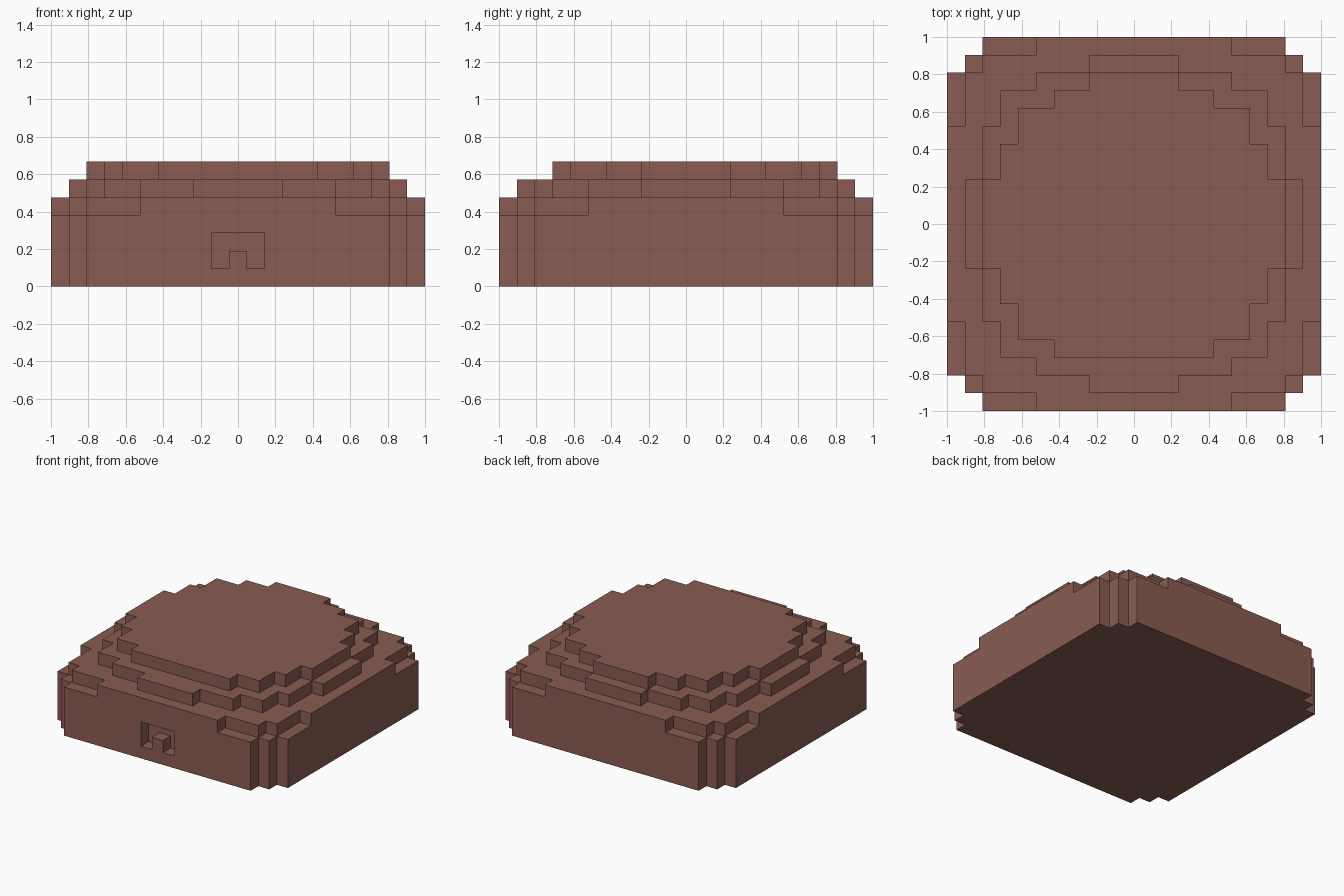
import bpy
import bmesh
from mathutils import Vector

cube = bpy.data.objects.get("Cube")
if cube:
    bpy.data.objects.remove(cube, do_unlink=True)

UNIT = 2 / 21  # edge length of one block

# Stepped outlines: each pair is a half width in x and y, joined as crossed boxes
BASE = [(8, 10), (9, 9), (10, 8)]
SHOULDER = [(5, 10), (8, 9), (9, 8), (10, 5)]
UPPER = [(2, 9), (5, 8), (7, 7), (8, 5), (9, 2)]
CROWN = [(2, 8), (4, 7), (6, 6), (7, 4), (8, 2)]
LAYERS = [BASE] * 4 + [SHOULDER, UPPER, CROWN]


def filled(x, y, z):
    if not 0 <= z < len(LAYERS):
        return False
    # Crown is one row shorter at the front
    if z == 6 and y == -8:
        return False
    # Arch-shaped recess in the front wall
    if y == -10 and abs(x) <= 1 and z in (1, 2) and (x, z) != (0, 1):
        return False
    return any(abs(x) <= a and abs(y) <= b for a, b in LAYERS[z])


def add_side(bm, cell, axis, sign):
    """Add the face of a block that points along one axis."""
    centre = Vector(cell) + Vector((0, 0, 0.5))
    n, u = Vector(), Vector()
    n[axis] = sign * 0.5
    u[(axis + 1) % 3] = 0.5
    v = n.cross(u) * 2
    corners = [centre + n + c for c in (-u - v, u - v, u + v, v - u)]
    bm.faces.new([bm.verts.new(c * UNIT) for c in corners])


# Outer skin of the stepped dome
bm = bmesh.new()
span = range(-10, 11)
for z in range(len(LAYERS)):
    for x in span:
        for y in span:
            if not filled(x, y, z):
                continue
            for axis in range(3):
                for sign in (-1, 1):
                    near = [x, y, z]
                    near[axis] += sign
                    if not filled(*near):
                        add_side(bm, (x, y, z), axis, sign)
bmesh.ops.remove_doubles(bm, verts=bm.verts, dist=UNIT / 100)
# Merge flat areas into large faces
bmesh.ops.dissolve_limit(bm, angle_limit=0.02, verts=bm.verts, edges=bm.edges)

mesh = bpy.data.meshes.new("stepped_dome")
bm.to_mesh(mesh)
bm.free()
dome = bpy.data.objects.new("stepped_dome", mesh)
bpy.context.collection.objects.link(dome)

# Warm brown, flat shaded
brown = bpy.data.materials.new("warm_brown")
brown.use_nodes = True
colour = (0.25, 0.108, 0.084, 1)
brown.diffuse_color = colour
brown.node_tree.nodes["Principled BSDF"].inputs["Base Color"].default_value = colour
mesh.materials.append(brown)
